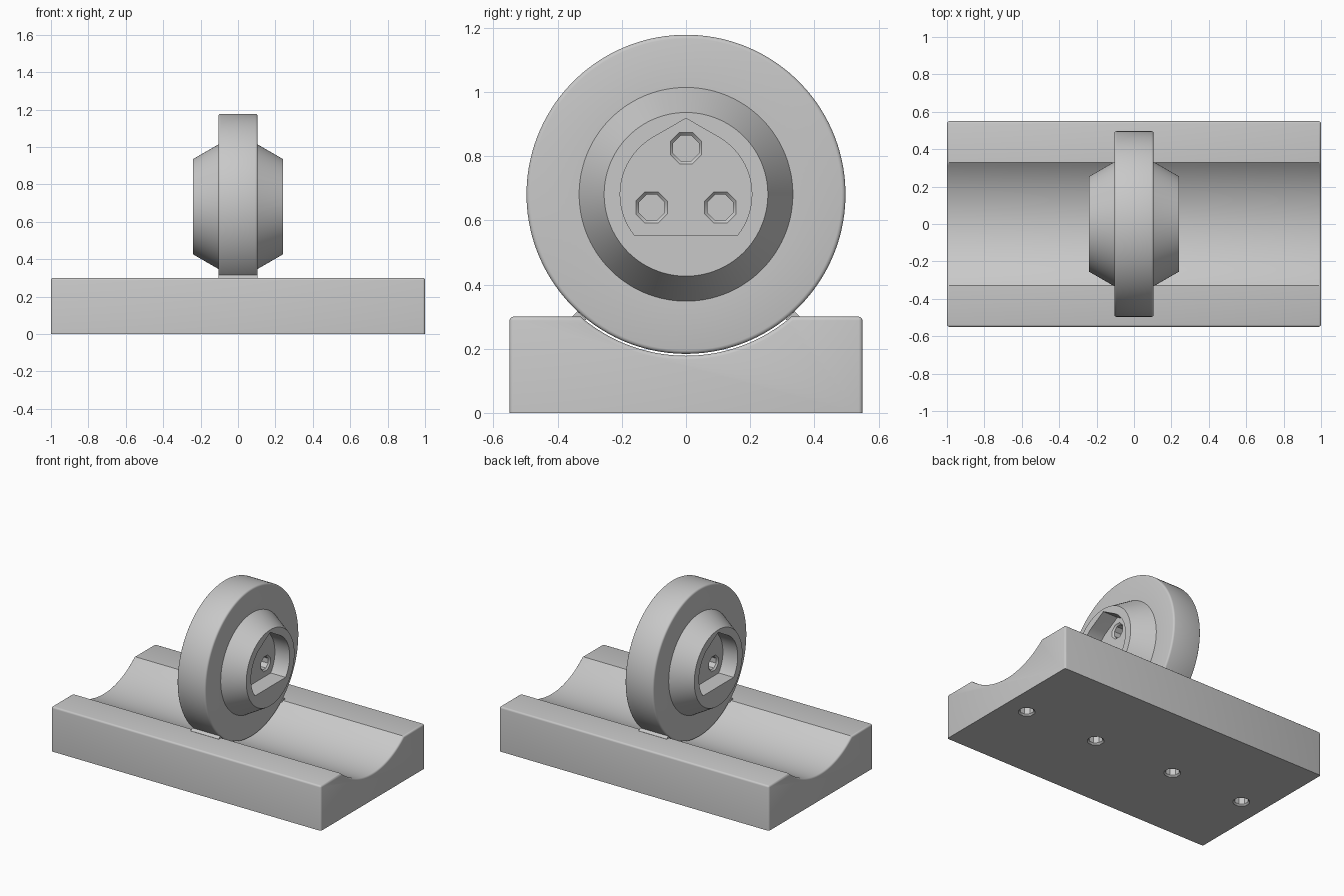
import bpy, bmesh
from math import sin, cos, pi, radians, asin
from mathutils import Matrix, Vector

cube = bpy.data.objects.get("Cube")
if cube:
    bpy.data.objects.remove(cube, do_unlink=True)

grey = bpy.data.materials.new("plain grey")
grey.use_nodes = True
grey.diffuse_color = (0.58, 0.58, 0.58, 1)
grey.node_tree.nodes["Principled BSDF"].inputs["Base Color"].default_value = grey.diffuse_color

AXLE_Z = 0.681
WHEEL_R = 0.497
GROOVE_R = 0.503
BASE_X, BASE_Y, BASE_Z = 1.0, 0.55, 0.30
BEVEL = 0.012


def finish(name, bm):
    bmesh.ops.recalc_face_normals(bm, faces=bm.faces)
    mesh = bpy.data.meshes.new(name)
    bm.to_mesh(mesh)
    bm.free()
    mesh.materials.append(grey)
    ob = bpy.data.objects.new(name, mesh)
    bpy.context.collection.objects.link(ob)
    return ob


def prism(points, x0, x1):
    """Extrude a (y, z) outline along x."""
    bm = bmesh.new()
    face = bm.faces.new([bm.verts.new((x0, y, z)) for y, z in points])
    out = bmesh.ops.extrude_face_region(bm, geom=[face])
    moved = [v for v in out["geom"] if isinstance(v, bmesh.types.BMVert)]
    bmesh.ops.translate(bm, verts=moved, vec=(x1 - x0, 0, 0))
    return bm


def lathe(profile, sides, matrix):
    """Spin a closed (radius, height) profile around z, then place it."""
    bm = bmesh.new()
    rings = []
    for i in range(sides):
        a = 2 * pi * (i + 0.5) / sides
        rings.append([bm.verts.new((r * cos(a), r * sin(a), h)) for r, h in profile])
    for i in range(sides):
        a, b = rings[i], rings[(i + 1) % sides]
        for j in range(len(profile) - 1):
            bm.faces.new((a[j], b[j], b[j + 1], a[j + 1]))
    bmesh.ops.remove_doubles(bm, verts=bm.verts, dist=1e-5)
    bm.transform(matrix)
    return bm


def cut(ob, bm):
    tool = finish("cutter", bm)
    tool.hide_render = True
    mod = ob.modifiers.new("cut", 'BOOLEAN')
    mod.operation, mod.solver, mod.object = 'DIFFERENCE', 'EXACT', tool
    bpy.context.view_layer.objects.active = ob
    bpy.ops.object.modifier_apply(modifier=mod.name)
    bpy.data.objects.remove(tool, do_unlink=True)


def drill(ob, place, depth):
    """Octagonal hole with a small chamfered mouth, opening along local +z."""
    cut(ob, lathe([(0, -depth), (0.043, -depth), (0.043, -0.010),
                   (0.053, 0), (0.053, 0.02), (0, 0.02)], 8, place))


def smooth(ob):
    bpy.ops.object.select_all(action='DESELECT')
    ob.select_set(True)
    bpy.context.view_layer.objects.active = ob
    bpy.ops.object.shade_smooth_by_angle(angle=radians(35))


# Base block with a round trough along its length
half = asin((GROOVE_R ** 2 - (AXLE_Z - BASE_Z) ** 2) ** 0.5 / GROOVE_R)
steps = 32
arc = [half - 2 * half * i / steps for i in range(steps + 1)]
outline = [(-BASE_Y, 0), (BASE_Y, 0), (BASE_Y, BASE_Z)]
outline += [(GROOVE_R * sin(a), AXLE_Z - GROOVE_R * cos(a)) for a in arc]
outline += [(-BASE_Y, BASE_Z)]
bm = prism(outline, -BASE_X, BASE_X)
soft = []
for e in bm.edges:
    p, q = (v.co for v in e.verts)
    at_end = abs(p.x - q.x) < 0.01 and max(p.z, q.z) > 0.01
    top_side = min(p.z, q.z) > BASE_Z - 0.01 and min(abs(p.y), abs(q.y)) > BASE_Y - 0.01
    if at_end or top_side:
        soft.append(e)
bmesh.ops.bevel(bm, geom=soft, offset=BEVEL, segments=3, profile=0.5,
                affect='EDGES', clamp_overlap=True)
base = finish("trough_base", bm)

# Two rings of four holes in the underside
flip = Matrix.Rotation(pi, 4, 'X')
for side in (-1, 1):
    for k in range(4):
        x = side * 0.57 + 0.27 * cos(k * pi / 2)
        y = 0.27 * sin(k * pi / 2)
        drill(base, Matrix.Translation((x, y, 0)) @ flip, 0.10)
smooth(base)

# Wheel: rounded rim with a conical hub on each side
corner = [(WHEEL_R - BEVEL + BEVEL * sin(t * pi / 6),
           0.105 - BEVEL + BEVEL * cos(t * pi / 6)) for t in range(4)]
upper = [(0, 0.24), (0.255, 0.24), (0.333, 0.105)] + corner
profile = upper + [(r, -h) for r, h in reversed(upper)]
to_x = Matrix.Rotation(pi / 2, 4, 'Y')
wheel = finish("wheel", lathe(profile, 128, Matrix.Translation((0, 0, AXLE_Z)) @ to_x))

# Teardrop pocket with a flat bottom, and three holes in its floor
POCKET_R, FLOOR, SILL = 0.205, 0.13, -0.126
low = asin(SILL / POCKET_R)
n = 32
sweep = [low + (pi / 3 - low) * i / n for i in range(n + 1)]
right = [(POCKET_R * cos(a), AXLE_Z + POCKET_R * sin(a)) for a in sweep]
peak = [(0, AXLE_Z + POCKET_R / cos(pi / 6))]
pocket = right + peak + [(-y, z) for y, z in reversed(right)]
for side in (-1, 1):
    cut(wheel, prism(pocket, side * FLOOR, side * 0.3))
    for y, z in ((0, 0.825), (-0.107, 0.64), (0.107, 0.64)):
        place = Matrix.Translation((side * FLOOR, y, z)) @ Matrix.Rotation(side * pi / 2, 4, 'Y')
        drill(wheel, place, 0.07)
smooth(wheel)

# Small fillets joining the wheel to the trough lips
for side, name in ((-1, "front_fillet"), (1, "back_fillet")):
    wedge = [(0.353, 0.301), (0.338, 0.316), (0.31, 0.29), (0.35, 0.29)]
    finish(name, prism([(side * y, z) for y, z in wedge], -0.104, 0.104))
